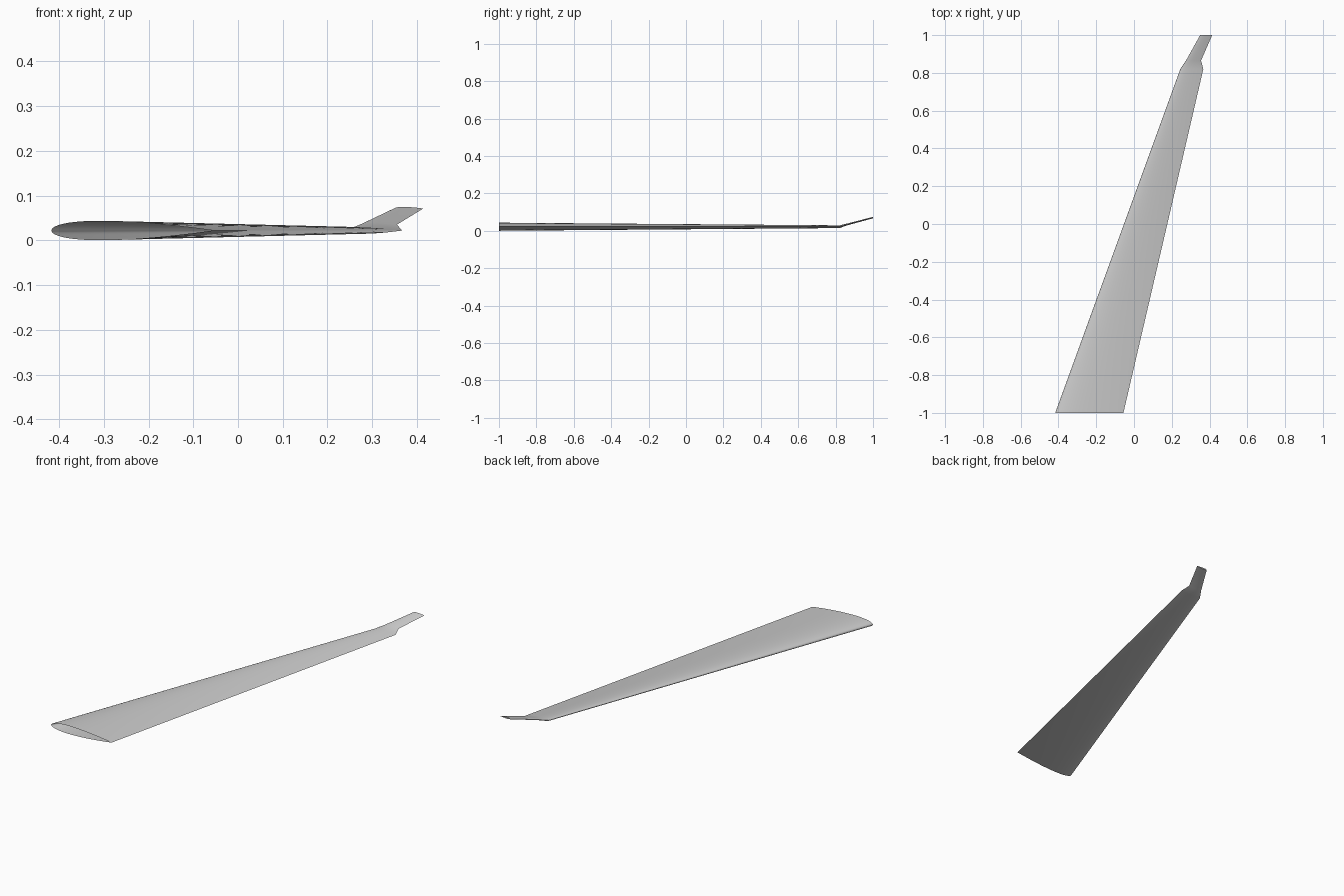
import bpy, bmesh, math

cube = bpy.data.objects.get("Cube")
if cube:
    bpy.data.objects.remove(cube)

grey = bpy.data.materials.new("light_grey")
grey.use_nodes = True
colour = (0.6, 0.6, 0.6, 1)
grey.diffuse_color = colour
grey.node_tree.nodes["Principled BSDF"].inputs["Base Color"].default_value = colour

STEPS = 24       # points along each skin of the airfoil
THICKNESS = 0.12


def half_thickness(t):
    """Symmetric airfoil with a rounded nose and a sharp tail."""
    return 5 * THICKNESS * (0.2969 * math.sqrt(t) - 0.126 * t - 0.3516 * t**2
                            + 0.2843 * t**3 - 0.1036 * t**4)


def section(bm, y, z, nose, tail):
    """One ring: along the top from tail to nose, back along the bottom."""
    chord = tail - nose
    ring = []
    for i in range(2 * STEPS):
        t = (1 + math.cos(math.pi * i / STEPS)) / 2
        side = 1 if i <= STEPS else -1
        ring.append(bm.verts.new((nose + chord * t, y,
                                  z + side * chord * half_thickness(t))))
    return ring


def loft(name, stations, cap_tip=False):
    bm = bmesh.new()
    rings = [section(bm, *s) for s in stations]
    for a, b in zip(rings, rings[1:]):
        for i in range(len(a)):
            j = (i + 1) % len(a)
            bm.faces.new((a[i], b[i], b[j], a[j]))
    if cap_tip:
        bm.faces.new(rings[-1])
    bmesh.ops.recalc_face_normals(bm, faces=bm.faces)
    # The top skin must face up
    bm.normal_update()
    if max(bm.faces, key=lambda f: f.calc_center_median().z - 0.02 * f.calc_center_median().y).normal.z < 0:
        bmesh.ops.reverse_faces(bm, faces=bm.faces)
    mesh = bpy.data.meshes.new(name)
    bm.to_mesh(mesh)
    bm.free()
    mesh.materials.append(grey)
    obj = bpy.data.objects.new(name, mesh)
    bpy.context.collection.objects.link(obj)
    bpy.ops.object.select_all(action='DESELECT')
    obj.select_set(True)
    bpy.context.view_layer.objects.active = obj
    bpy.ops.object.shade_smooth_by_angle(angle=math.radians(40))


# Swept, tapered wing with an open root, running into a raised winglet
# Stations: y, z of the chord line, nose x, tail x
loft("wing_with_winglet", [
    (-1.0, 0.022, -0.417, -0.056),
    (0.82, 0.022, 0.245, 0.367),
    (0.865, 0.035, 0.275, 0.355),
    (1.0, 0.071, 0.35, 0.414),
], cap_tip=True)
